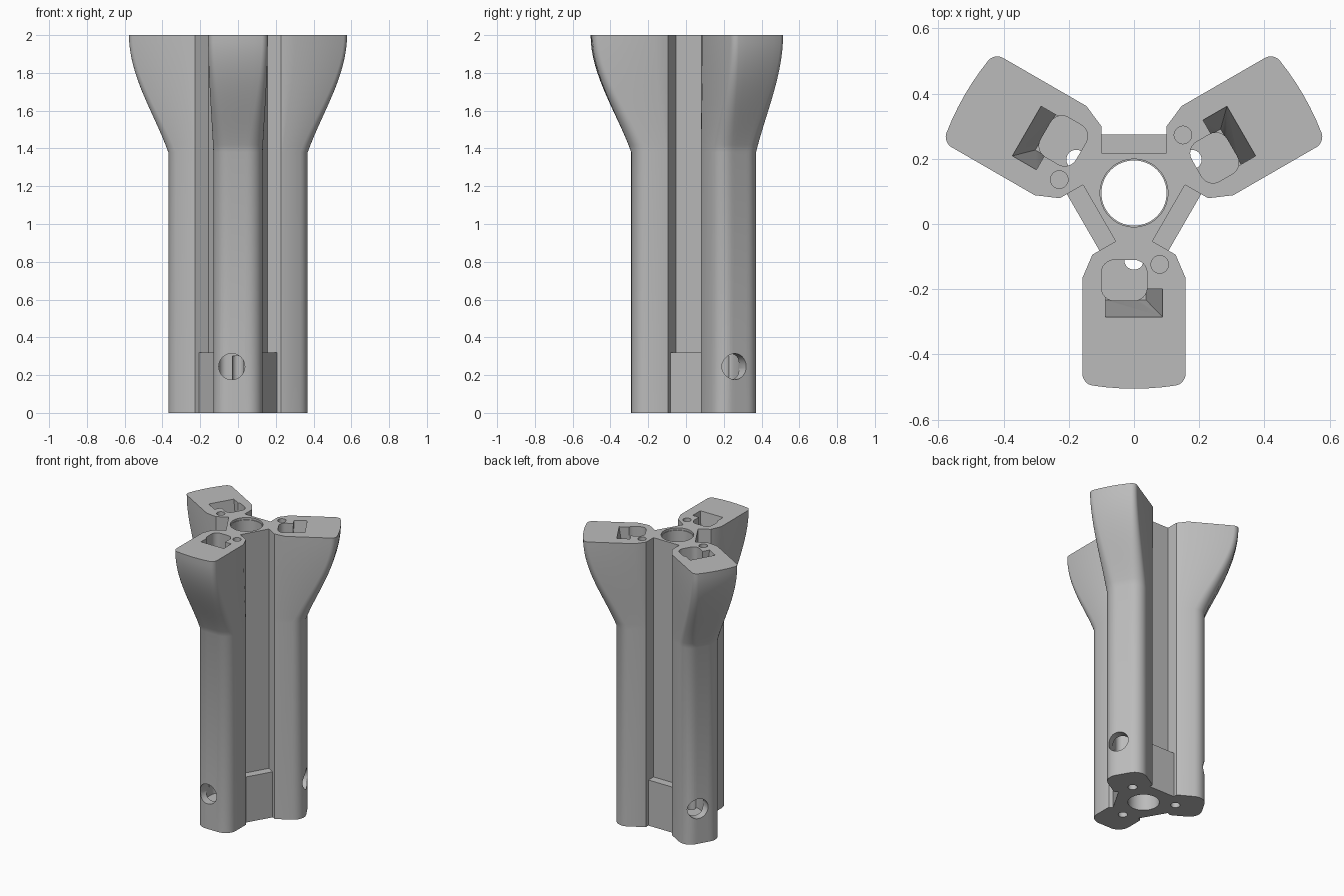
import bpy, bmesh, math

if "Cube" in bpy.data.objects:
    bpy.data.objects.remove(bpy.data.objects["Cube"])

CY = 0.095                       # y of the three-fold axis
ARMS = [math.radians(a) for a in (-90, 30, 150)]

grey = bpy.data.materials.new("plain grey")
grey.diffuse_color = (0.5, 0.5, 0.5, 1)
grey.use_nodes = True
grey.node_tree.nodes["Principled BSDF"].inputs["Base Color"].default_value = grey.diffuse_color


def place(u, v, ang):
    """Arm coordinates (u outward, v sideways) to world x, y."""
    c, s = math.cos(ang), math.sin(ang)
    return u * c - v * s, CY + u * s + v * c


def loft(name, sections):
    """Closed solid through (outline, z) sections with equal point counts."""
    bm = bmesh.new()
    rings = [[bm.verts.new((x, y, z)) for x, y in pts] for pts, z in sections]
    n = len(rings[0])
    for a, b in zip(rings, rings[1:]):
        for i in range(n):
            j = (i + 1) % n
            bm.faces.new((a[i], a[j], b[j], b[i]))
    bm.faces.new(rings[0][::-1])
    bm.faces.new(rings[-1])
    bmesh.ops.recalc_face_normals(bm, faces=bm.faces)
    me = bpy.data.meshes.new(name)
    bm.to_mesh(me)
    bm.free()
    ob = bpy.data.objects.new(name, me)
    me.materials.append(grey)
    bpy.context.collection.objects.link(ob)
    return ob


def rect(u0, u1, v0, v1, ang, r=0):
    """Rectangle outline on an arm, with optional rounded corners."""
    pts = []
    for k, (u, v) in enumerate(((u1 - r, v1 - r), (u0 + r, v1 - r),
                                (u0 + r, v0 + r), (u1 - r, v0 + r))):
        for i in range(7 if r else 1):
            a = math.pi / 2 * (k + i / 6)
            pts.append(place(u + r * math.cos(a), v + r * math.sin(a), ang))
    return pts


def disc(u, v, r, ang, n=32):
    return [place(u + r * math.cos(2 * math.pi * i / n),
                  v + r * math.sin(2 * math.pi * i / n), ang) for i in range(n)]


def prism(name, pts, z0, z1):
    return loft(name, [(pts, z0), (pts, z1)])


def body_outline(f):
    """Three-armed outline; f = 0 for the shank, 1 for the fully flared top."""
    mix = lambda a, b: a + (b - a) * f
    tip, w, r, k = mix(0.385, 0.6), mix(0.1305, 0.158), mix(0.08, 0.03), 0.6 * f
    half = [(0.148, 0.0565), (0.189, 0.1275), (mix(0.196, 0.26), w)]
    for i in range(9):                       # rounded outer corner
        a = math.pi / 2 * (1 - i / 8)
        v = w - r + r * math.sin(a)
        half.append((tip - r + r * math.cos(a) - k * v * v, v))
    for i in (0.67, 0.33):                   # gently bowed end
        v = (w - r) * i
        half.append((tip - k * v * v, v))
    arm = [(u, -v) for u, v in half] + [(tip, 0)] + half[::-1]
    return [place(u, v, ang) for ang in ARMS for u, v in arm]


# Main body: straight shank, then flared head
sections = [(body_outline(0), 0), (body_outline(0), 1.38)]
for i in range(1, 17):
    t = i / 16
    f = 0.35 * t * t * (3 - 2 * t) + 0.65 * math.sin(math.pi / 2 * t)
    sections.append((body_outline(f), 1.38 + 0.62 * t))
body = loft("three_arm_body", sections)

# Cutters: central bore with a small lip
cutters = [prism("bore", disc(0, 0, 0.1, 0, 64), -0.1, 2.1),
           prism("bore_lip", disc(0, 0, 0.104, 0, 64), 1.985, 2.1)]
for ang in ARMS:
    # long channel, sloping mouth, drain hole and pin hole
    cutters.append(prism("channel", rect(0.205, 0.33, -0.1, 0.04, ang, 0.04), 0.17, 2.1))
    mouth = rect(0.295, 0.38, -0.088, 0.088, ang)
    throat = rect(0.29, 0.328, -0.097, 0.037, ang)
    cutters.append(loft("mouth", [(throat, 1.6), (mouth, 2.0), (mouth, 2.1)]))
    cutters.append(prism("drain", disc(0.205, 0, 0.03, ang), -0.1, 0.3))
    cutters.append(prism("pin_hole", disc(0.219, 0.079, 0.027, ang), 1.7, 2.1))
    # round side outlet near the base
    bpy.ops.mesh.primitive_cylinder_add(
        vertices=48, radius=0.069, depth=0.25,
        location=(*place(0.395, -0.033, ang), 0.245),
        rotation=(0, math.pi / 2, ang))
    cutters.append(bpy.context.object)

bpy.ops.object.select_all(action='DESELECT')
bpy.context.view_layer.objects.active = body
body.select_set(True)
for c in cutters:
    c.hide_render = True
    m = body.modifiers.new("cut", 'BOOLEAN')
    m.operation, m.solver, m.object = 'DIFFERENCE', 'EXACT', c
    bpy.ops.object.modifier_apply(modifier=m.name)
    bpy.data.objects.remove(c)
bpy.ops.object.shade_smooth_by_angle(angle=math.radians(25))

# Low pads filling the foot of each slot between arms
for i, ang in enumerate(ARMS):
    prism(f"slot_pad_{i + 1}",
          rect(0.112, 0.18, -0.103, 0.103, ang + math.pi), 0, 0.32)
